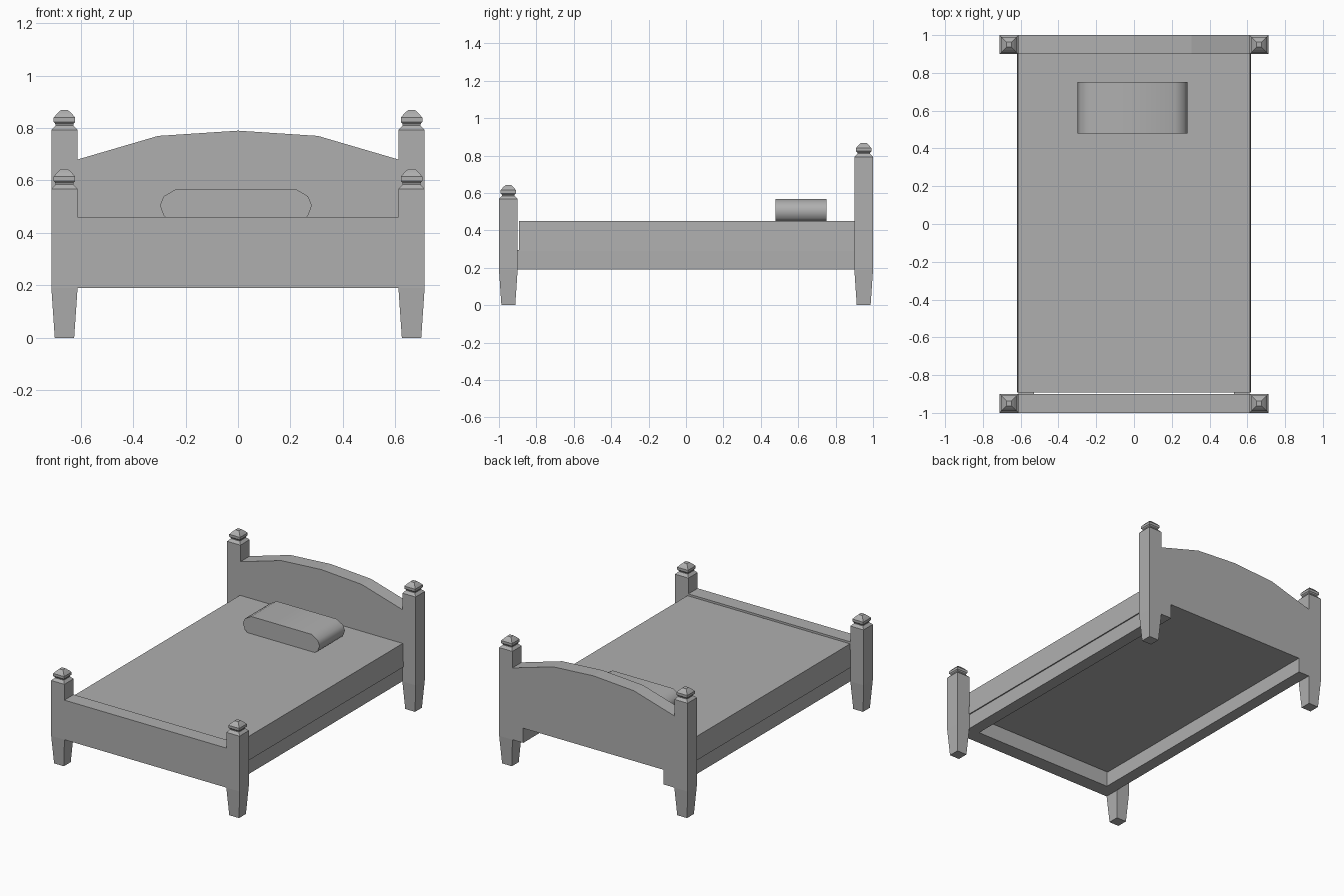
import bpy, bmesh, math

if "Cube" in bpy.data.objects:
    bpy.data.objects.remove(bpy.data.objects["Cube"])

# One darker grey for the whole bed
grey = bpy.data.materials.new("dark_grey")
grey.diffuse_color = (.43, .43, .43, 1)
grey.use_nodes = True
grey.node_tree.nodes["Principled BSDF"].inputs["Base Color"].default_value = grey.diffuse_color


def finish(bm, name):
    bmesh.ops.recalc_face_normals(bm, faces=bm.faces)
    mesh = bpy.data.meshes.new(name)
    bm.to_mesh(mesh)
    bm.free()
    mesh.materials.append(grey)
    obj = bpy.data.objects.new(name, mesh)
    bpy.context.collection.objects.link(obj)
    return obj


def loft(name, sections):
    """Stack rectangles (z, x0, x1, y0, y1) into a closed solid."""
    bm = bmesh.new()
    rings = [[bm.verts.new((x, y, z)) for x, y in ((a, c), (b, c), (b, d), (a, d))]
             for z, a, b, c, d in sections]
    for lo, hi in zip(rings, rings[1:]):
        for i in range(4):
            j = (i + 1) % 4
            bm.faces.new((lo[i], lo[j], hi[j], hi[i]))
    bm.faces.new(rings[0][::-1])
    bm.faces.new(rings[-1])
    return finish(bm, name)


def extrude_y(name, profile, y0, y1):
    """Extrude an (x, z) outline along y."""
    bm = bmesh.new()
    face = bm.faces.new([bm.verts.new((x, y0, z)) for x, z in profile])
    geo = bmesh.ops.extrude_face_region(bm, geom=[face])["geom"]
    bmesh.ops.translate(bm, vec=(0, y1 - y0, 0),
                        verts=[g for g in geo if isinstance(g, bmesh.types.BMVert)])
    # The starting face stays behind as the front cap
    return finish(bm, name)


# Posts: tapered leg, square shaft and faceted square finial
def post(name, cx, cy, top):
    prof = [(0, .037), (.19, .05), (top, .05), (top + .017, .034),
            (top + .022, .034), (top + .03, .041), (top + .047, .041),
            (top + .062, .028), (top + .075, .014)]
    loft(name, [(z, cx - r, cx + r, cy - r, cy + r) for z, r in prof])


for side, sx in (("left", -1), ("right", 1)):
    post("head_post_" + side, sx * .662, .95, .793)
    post("foot_post_" + side, sx * .662, -.95, .568)
    # Side rails run through under the headboard
    a, b = sorted((sx * .53, sx * .612))
    loft("side_rail_" + side, [(.19, a, b, -.9, 1), (.295, a, b, -.9, 1)])

# Arched headboard
extrude_y("headboard", [(-.612, .29), (.612, .29), (.612, .68), (.305, .77),
                        (0, .79), (-.305, .77), (-.612, .68)], .9, 1)

# Plain footboard
extrude_y("footboard", [(-.612, .19), (.612, .19), (.612, .46), (-.612, .46)], -1, -.9)

# Mattress, very slightly wider at the base
loft("mattress", [(.29, -.62, .62, -.893, .9), (.45, -.615, .615, -.893, .9)])

# Pillow with rounded ends
half = [(.255, .45), (.275, .465), (.29, .505), (.275, .54), (.227, .568)]
outline = half + [(-x, z) for x, z in reversed(half)]
pillow = extrude_y("pillow", [(x - .008, z) for x, z in outline], .478, .752)
bpy.context.view_layer.objects.active = pillow
pillow.select_set(True)
bpy.ops.object.shade_smooth_by_angle(angle=math.radians(60))
